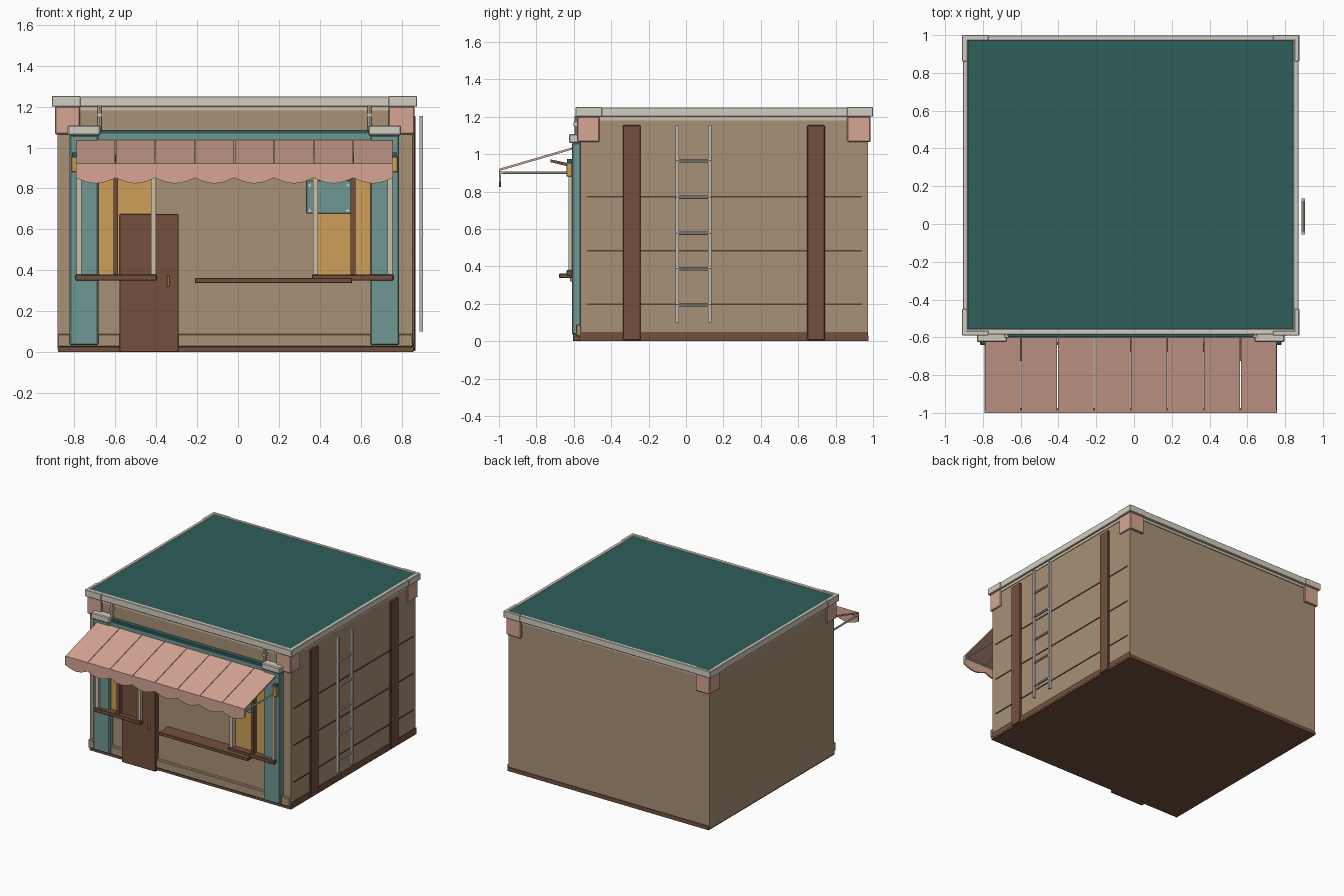
import bpy, bmesh, math
from mathutils import Vector

if "Cube" in bpy.data.objects:
    bpy.data.objects.remove(bpy.data.objects["Cube"])


def colour(name, r, g, b):
    lin = [((c / 255 + 0.055) / 1.055) ** 2.4 for c in (r, g, b)]
    m = bpy.data.materials.new(name)
    m.diffuse_color = (*lin, 1)
    m.use_nodes = True
    m.node_tree.nodes["Principled BSDF"].inputs["Base Color"].default_value = m.diffuse_color
    return m


WALL = colour("sand wall", 169, 145, 119)
PINK = colour("dusty pink", 214, 166, 148)
GREY = colour("pale grey", 212, 206, 194)
TEAL = colour("soft teal", 111, 151, 148)
DARK = colour("deep teal", 47, 94, 90)
BROWN = colour("wood brown", 116, 80, 61)
LINE = colour("groove brown", 92, 64, 48)
AMBER = colour("amber", 207, 160, 88)
CREAM = colour("cream", 206, 192, 167)
STEEL = colour("ladder grey", 190, 186, 178)


def finish(name, bm, mat):
    bmesh.ops.recalc_face_normals(bm, faces=bm.faces)
    me = bpy.data.meshes.new(name)
    bm.to_mesh(me)
    bm.free()
    me.materials.append(mat)
    ob = bpy.data.objects.new(name, me)
    bpy.context.collection.objects.link(ob)
    return ob


def box(name, x, y, z, mat, bevel=0):
    """Box from (min, max) pairs on each axis."""
    bm = bmesh.new()
    bmesh.ops.create_cube(bm, size=1)
    for v in bm.verts:
        v.co = [r[0] if c < 0 else r[1] for c, r in zip(v.co, (x, y, z))]
    if bevel:
        bmesh.ops.bevel(bm, geom=bm.edges[:], offset=bevel, segments=1, affect='EDGES')
    return finish(name, bm, mat)


def rod(name, a, b, r, mat, sides=8):
    a, b = Vector(a), Vector(b)
    bm = bmesh.new()
    bmesh.ops.create_cone(bm, cap_ends=True, segments=sides, radius1=r, radius2=r, depth=(b - a).length)
    q = (b - a).to_track_quat('Z', 'Y')
    for v in bm.verts:
        v.co = q @ v.co + (a + b) / 2
    return finish(name, bm, mat)


def prism(name, pts, offset, mat):
    """Extrude a 3D outline along an offset."""
    bm = bmesh.new()
    f = bm.faces.new([bm.verts.new(p) for p in pts])
    new = bmesh.ops.extrude_face_region(bm, geom=[f])["geom"]
    bmesh.ops.translate(bm, vec=offset, verts=[g for g in new if isinstance(g, bmesh.types.BMVert)])
    return finish(name, bm, mat)


CX = -0.0175                       # centre line of the shop front


def span(side, a, b):
    """Mirror an x range about the centre line."""
    return tuple(sorted((CX + side * a, CX + side * b)))


# Main body and footing
box("body", (-0.882, 0.852), (-0.565, 0.972), (0.012, 1.21), WALL)
box("footing", (-0.88, 0.857), (-0.572, 0.977), (0, 0.025), BROWN)
box("footing_right", (0.85, 0.858), (-0.56, 0.972), (0.012, 0.05), BROWN)
box("footing_back", (-0.878, 0.854), (0.965, 0.977), (0.012, 0.03), BROWN)
box("front_plinth", (-0.882, 0.855), (-0.588, -0.56), (0.025, 0.09), WALL, 0.005)
box("cornice_strip", (-0.886, 0.857), (-0.571, 0.978), (1.18, 1.205), CREAM)

# Roof panel and its raised trim
box("roof", (-0.885, 0.85), (-0.565, 0.978), (1.205, 1.247), DARK)
for y in ((-0.585, -0.556), (0.972, 0.997)):
    box("roof_trim_long", (-0.905, 0.87), y, (1.2, 1.25), GREY, 0.003)
for x in ((-0.905, -0.88), (0.843, 0.87)):
    box("roof_trim_side", x, (-0.585, 0.997), (1.2, 1.25), GREY, 0.003)

# Corner blocks with trim sleeves
for x0, x1, sx in ((-0.895, -0.772, -1), (0.735, 0.862, 1)):
    for y0, y1, sy in ((-0.582, -0.462, -1), (0.862, 0.987, 1)):
        box("corner_block", (x0, x1), (y0, y1), (1.065, 1.202), PINK, 0.005)
        ex = -0.91 if sx < 0 else 0.875
        ey = -0.59 if sy < 0 else 1.0
        box("trim_sleeve_side", tuple(sorted((ex, ex - sx * 0.025))),
            tuple(sorted((ey, ey - sy * 0.14))), (1.2, 1.252), GREY, 0.003)
        box("trim_sleeve_front", tuple(sorted((ex, ex - sx * 0.14))),
            tuple(sorted((ey, ey - sy * 0.025))), (1.2, 1.252), GREY, 0.003)

# Right wall: timber posts, board grooves and ladder
for y in ((-0.337, -0.243), (0.648, 0.742)):
    box("side_post", (0.845, 0.867), y, (0.005, 1.155), BROWN, 0.004)
for z in (0.198, 0.484, 0.772):
    box("board_groove", (0.85, 0.856), (-0.53, 0.94), (z - 0.004, z + 0.004), LINE)
for y in (-0.046, 0.126):
    box("ladder_rail", (0.886, 0.904), (y - 0.009, y + 0.009), (0.1, 1.155), STEEL)
for z in (0.195, 0.388, 0.578, 0.77, 0.965):
    rod("ladder_rung", (0.897, -0.055, z), (0.897, 0.135, z), 0.009, STEEL)

# Shop front: pilasters, capitals, window bays, lamps, pipes
for s in (-1, 1):
    box("pilaster", span(s, 0.665, 0.805), (-0.61, -0.56), (0.035, 1.06), TEAL, 0.006)
    box("capital", span(s, 0.655, 0.815), (-0.625, -0.56), (1.06, 1.108), GREY, 0.006)
    box("window_pane", span(s, 0.39, 0.69), (-0.59, -0.56), (0.375, 0.96), AMBER)
    box("window_mullion", span(s, 0.568, 0.592), (-0.627, -0.59), (0.37, 0.96), BROWN)
    box("window_post_inner", span(s, 0.383, 0.408), (-0.627, -0.59), (0.37, 0.96), CREAM)
    box("window_post_outer", span(s, 0.748, 0.772), (-0.627, -0.605), (0.37, 0.96), CREAM)
    box("window_sill", span(s, 0.378, 0.777), (-0.64, -0.565), (0.35, 0.38), BROWN, 0.004)
    box("lamp", span(s, 0.765, 0.798), (-0.64, -0.608), (0.88, 0.955), AMBER, 0.004)
    box("lamp_cap", span(s, 0.768, 0.794), (-0.635, -0.605), (0.955, 0.975), DARK)
    x0, x1 = span(s, 0.57, 0.59)
    prism("awning_hook", [(x0, -0.725, 0.957), (x0, -0.725, 0.972), (x0, -0.62, 0.95), (x0, -0.62, 0.932)],
          (x1 - x0, 0, 0), BROWN)
    px = CX + s * 0.66
    rod("drain_pipe", (px, -0.585, 1.07), (px, -0.585, 1.205), 0.01, GREY)
    box("pipe_clip", (px - 0.012, px + 0.012), (-0.602, -0.56), (1.15, 1.168), GREY)
    ax = CX + s * 0.768
    rod("awning_arm", (ax, -0.6, 0.9), (ax, -0.99, 0.9), 0.007, GREY)

# Beam across the top of the shop front
box("front_beam", (-0.69, 0.655), (-0.603, -0.56), (1.035, 1.068), TEAL)
box("beam_cap", (-0.69, 0.655), (-0.598, -0.56), (1.068, 1.085), DARK)

# Door and handle
box("door", (-0.58, -0.29), (-0.604, -0.56), (0.0, 0.675), BROWN, 0.003)
box("door_handle", (-0.348, -0.334), (-0.62, -0.6), (0.32, 0.376), AMBER, 0.003)

# Counter shelf and wall sign with rivets
box("counter_shelf", (-0.21, 0.558), (-0.678, -0.56), (0.337, 0.362), BROWN, 0.003)
box("wall_sign", (0.333, 0.552), (-0.602, -0.565), (0.677, 0.84), TEAL, 0.003)
for x in (0.35, 0.537):
    for z in (0.692, 0.815):
        rod("sign_rivet", (x, -0.6, z), (x, -0.607, z), 0.007, GREY)

# Awning: eight sloped panels, each with a scalloped valance flap
N, A0, A1 = 8, -0.792, 0.757
w = (A1 - A0) / N
for i in range(N):
    xa, xb = A0 + i * w, A0 + (i + 1) * w
    prism("awning_panel", [(xa + .002, -0.595, 1.04), (xb - .002, -0.595, 1.04),
                           (xb - .002, -0.998, 0.922), (xa + .002, -0.998, 0.922)], (0, 0.003, -0.011), PINK)
    arc = [(xa + w * k / 10, -1.0, 0.852 - 0.027 * math.sin(math.pi * k / 10)) for k in range(11)]
    prism("awning_valance", [(xb, -1.0, 0.921), (xa, -1.0, 0.921)] + arc, (0, 0.012, 0), PINK)
rod("awning_front_bar", (A0, -0.982, 0.903), (A1, -0.982, 0.903), 0.007, GREY)
